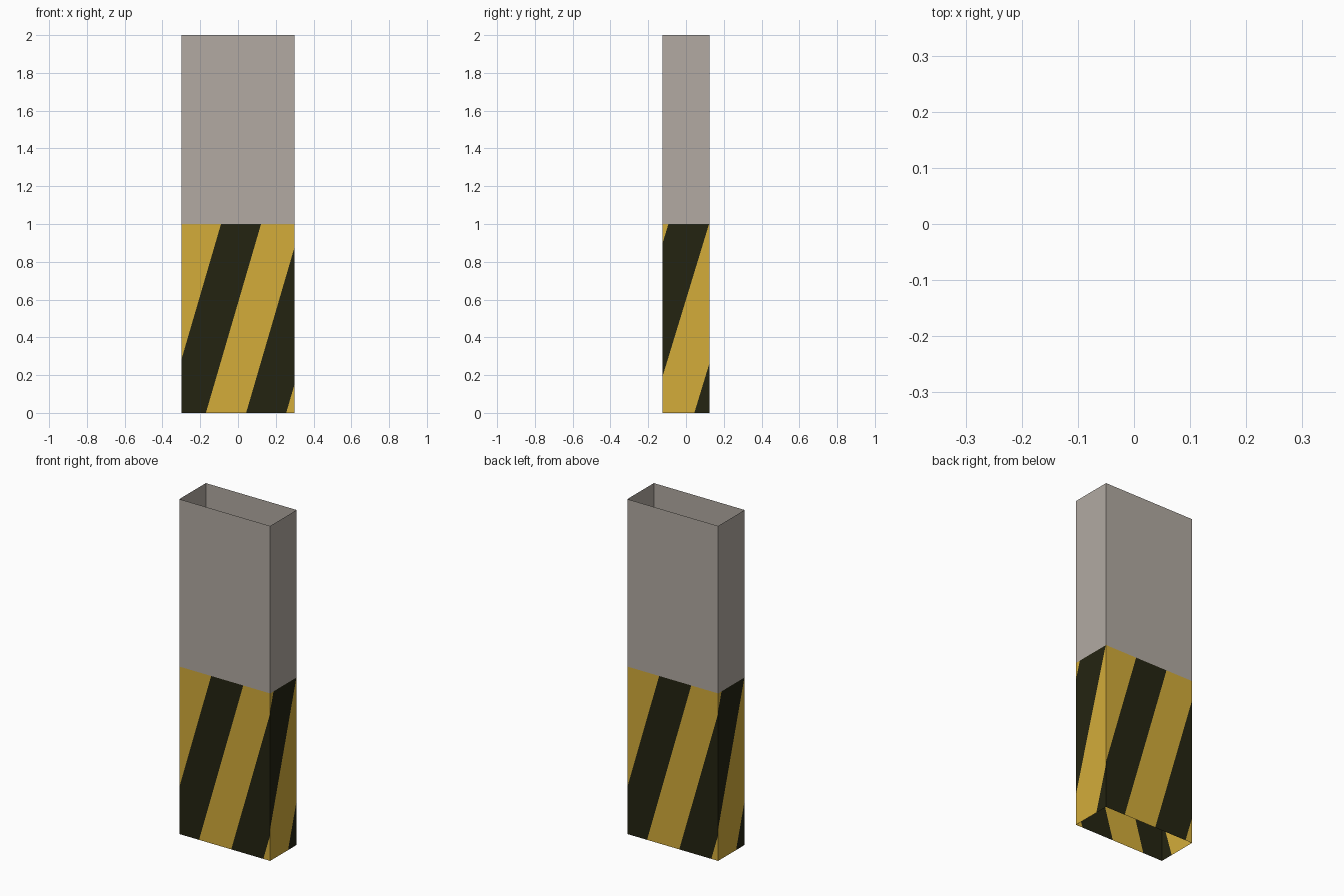
import bpy, bmesh, math
from mathutils import Matrix, Vector

if "Cube" in bpy.data.objects:
    bpy.data.objects.remove(bpy.data.objects["Cube"])


def material(name, rgb):
    lin = [(c / 255 / 12.92) if c / 255 < 0.04 else ((c / 255 + 0.055) / 1.055) ** 2.4 for c in rgb]
    m = bpy.data.materials.new(name)
    m.diffuse_color = (*lin, 1)
    m.use_nodes = True
    m.node_tree.nodes["Principled BSDF"].inputs["Base Color"].default_value = m.diffuse_color
    return m


mats = [material("concrete grey", (178, 170, 162)),
        material("warning yellow", (211, 172, 58)),
        material("warning black", (36, 36, 17))]


def cut(bm, faces, co, no):
    geom = set(faces)
    for f in faces:
        geom.update(f.edges)
        geom.update(f.verts)
    bmesh.ops.bisect_plane(bm, geom=list(geom), plane_co=co, plane_no=no, dist=1e-6)


def wall(bm, width, dist, turn, slope, marks):
    """One open wall; marks are stripe borders at z = 0, leaning by slope."""
    w = bmesh.new()
    h = width / 2
    w.faces.new([w.verts.new(p) for p in
                 ((-h, -dist, 0), (h, -dist, 0), (h, -dist, 2), (-h, -dist, 2))])
    cut(w, w.faces[:], (0, 0, 1), (0, 0, 1))
    for m in marks:
        low = [f for f in w.faces if f.calc_center_median().z < 1]
        cut(w, low, (m, -dist, 0), Vector((1, 0, -slope)).normalized())
    for f in w.faces:
        c = f.calc_center_median()
        if c.z > 1:
            f.material_index = 0
        else:
            passed = sum(c.x - slope * c.z > m for m in marks)
            f.material_index = 1 + passed % 2
    w.transform(Matrix.Rotation(turn, 4, 'Z'))
    tmp = bpy.data.meshes.new("wall_part")
    w.to_mesh(tmp)
    w.free()
    bm.from_mesh(tmp)
    bpy.data.meshes.remove(tmp)


# Hollow pillar: front/back and right/left walls, open at both ends
bm = bmesh.new()
for half in (0, math.pi):
    wall(bm, 0.6, 0.125, half, 0.292, (-0.382, -0.17, 0.043, 0.255))
    wall(bm, 0.25, 0.3, half + math.pi / 2, 0.305, (-0.398, -0.183, 0.044))
bmesh.ops.remove_doubles(bm, verts=bm.verts[:], dist=1e-5)

mesh = bpy.data.meshes.new("striped_pillar")
bm.to_mesh(mesh)
bm.free()
for m in mats:
    mesh.materials.append(m)
bpy.context.collection.objects.link(bpy.data.objects.new("striped_pillar", mesh))
